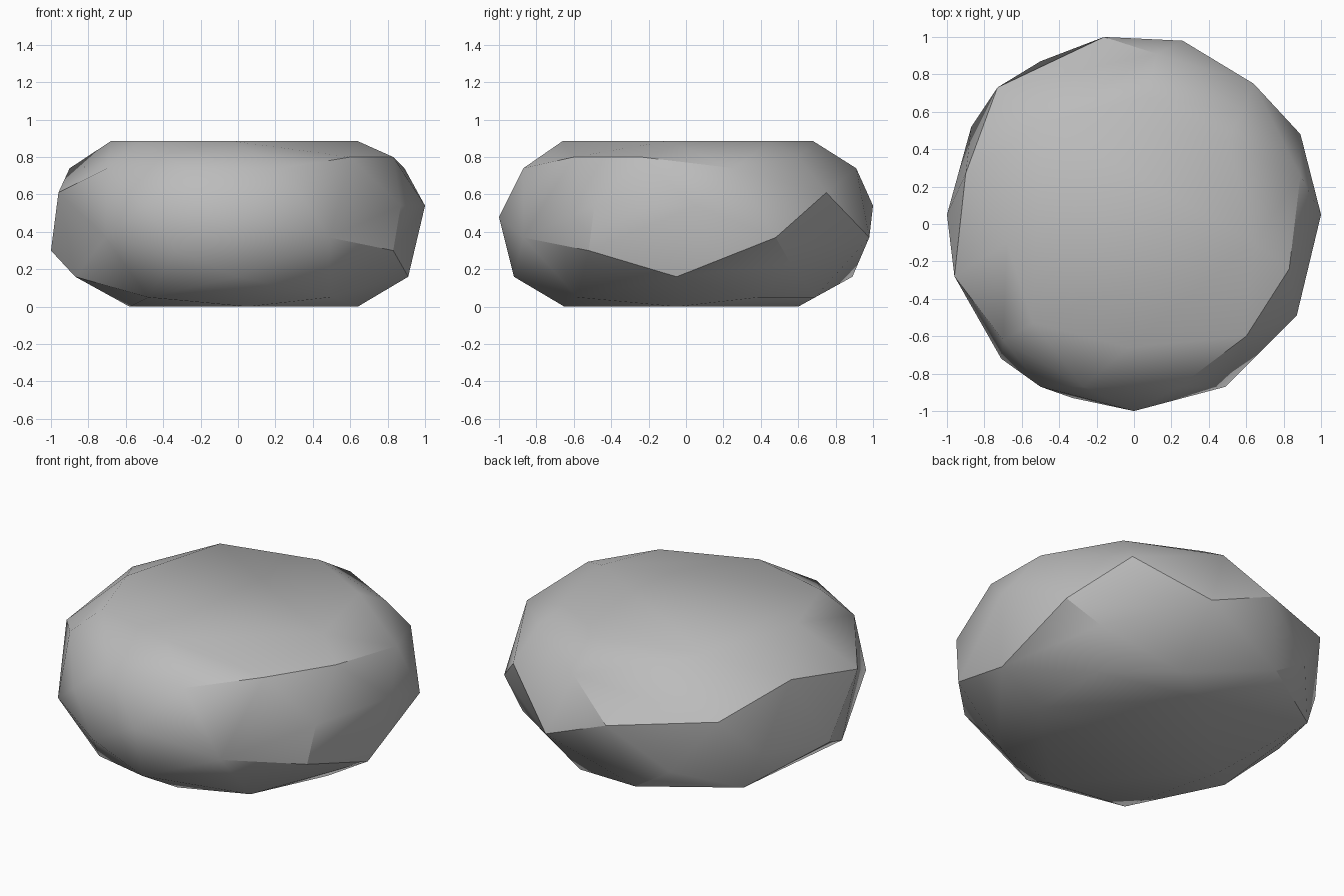
import bpy
import bmesh
import math

# Remove the default object only
default_cube = bpy.data.objects.get("Cube")
if default_cube:
    bpy.data.objects.remove(default_cube, do_unlink=True)


def make_material(name, colour):
    material = bpy.data.materials.new(name)
    material.use_nodes = True
    material.diffuse_color = colour
    shader = material.node_tree.nodes["Principled BSDF"]
    shader.inputs["Base Color"].default_value = colour
    shader.inputs["Roughness"].default_value = 0.9
    return material


def build_boulder(name, bands, material):
    """Wrap a convex faceted skin around corner points grouped by height."""
    bm = bmesh.new()
    for height, corners in bands:
        for x, y in corners:
            bm.verts.new((x, y, height))
    hull = bmesh.ops.convex_hull(bm, input=bm.verts[:])

    # Drop corners that ended up inside the skin
    inside = [v for v in bm.verts if not v.link_faces]
    bmesh.ops.delete(bm, geom=inside, context="VERTS")

    # Join the coplanar triangles of the flat top and base
    bmesh.ops.dissolve_limit(bm, angle_limit=math.radians(1),
                             verts=bm.verts[:], edges=bm.edges[:])
    bmesh.ops.recalc_face_normals(bm, faces=bm.faces[:])

    mesh = bpy.data.meshes.new(name)
    bm.to_mesh(mesh)
    bm.free()
    mesh.materials.append(material)
    boulder = bpy.data.objects.new(name, mesh)
    bpy.context.collection.objects.link(boulder)
    return boulder


# Corner points of the stone, from the flat top down to the flat base
flat_top = [(-.03, -.66), (.64, -.1), (.5, .45), (.07, .68),
            (-.5, .54), (-.68, -.1), (-.54, -.53)]
top_rim = [(.6, -.6), (.83, -.24), (.58, .6)]
shoulder = [(.24, -.87), (-.27, -.87), (-.7, -.62), (-.9, .27),
            (.12, .91), (.89, .26)]
upper_side = [(-.96, -.28), (-.73, .73), (.64, .75)]
middle = [(-.5, -.87), (.87, -.49), (1, .05), (-.16, 1)]
front_tip = [(0, -1)]
lower_side = [(.49, -.87), (-.71, -.72), (-.87, .52), (.26, .98), (.89, .48)]
underside = [(-.33, -.93), (.83, -.52), (-1, .05), (-.5, .87)]
low_corner = [(.71, .56)]
foot_rim = [(0, -.92), (.91, -.05), (-.28, .89), (-.78, .56), (-.87, -.26)]
foot = [(.49, -.58), (.59, .39), (.23, .69), (-.48, -.65)]
flat_base = [(.05, -.65), (.64, -.05), (.02, .6), (-.58, .05)]

bands = [
    (.885, flat_top), (.8, top_rim), (.74, shoulder), (.61, upper_side),
    (.54, middle), (.48, front_tip), (.37, lower_side), (.3, underside),
    (.23, low_corner), (.16, foot_rim), (.05, foot), (0, flat_base),
]

stone_grey = make_material("stone_grey", (.5, .5, .5, 1))
boulder = build_boulder("boulder", bands, stone_grey)

# Soft facets with the steeper ridges left crisp
bpy.ops.object.select_all(action="DESELECT")
boulder.select_set(True)
bpy.context.view_layer.objects.active = boulder
bpy.ops.object.shade_smooth_by_angle(angle=math.radians(30))
